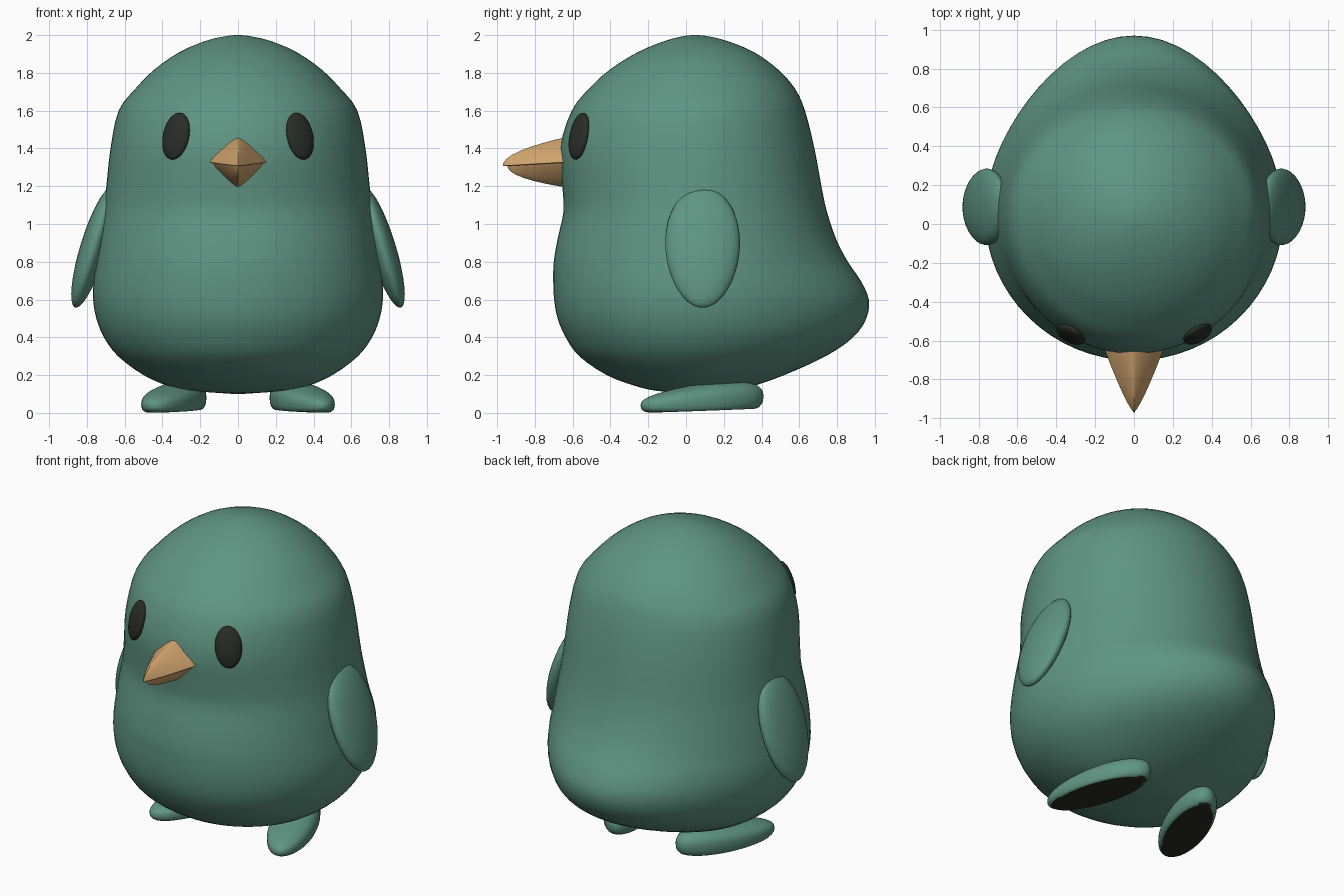
import bpy, bmesh, math
from mathutils import Matrix, Vector

if "Cube" in bpy.data.objects:
    bpy.data.objects.remove(bpy.data.objects["Cube"])


def material(name, rgb):
    m = bpy.data.materials.new(name)
    m.diffuse_color = (*rgb, 1)
    m.use_nodes = True
    m.node_tree.nodes["Principled BSDF"].inputs["Base Color"].default_value = m.diffuse_color
    return m


GREEN = material("soft green", (0.115, 0.30, 0.225))
TAN = material("beak tan", (0.63, 0.37, 0.155))
DARK = material("dark charcoal", (0.022, 0.026, 0.021))


def finish(bm, name, mats, angle=180):
    bmesh.ops.recalc_face_normals(bm, faces=bm.faces)
    me = bpy.data.meshes.new(name)
    bm.to_mesh(me)
    bm.free()
    for m in mats:
        me.materials.append(m)
    ob = bpy.data.objects.new(name, me)
    bpy.context.collection.objects.link(ob)
    bpy.ops.object.select_all(action='DESELECT')
    ob.select_set(True)
    bpy.context.view_layer.objects.active = ob
    bpy.ops.object.shade_smooth_by_angle(angle=math.radians(angle))
    return ob


def loft(bm, rings):
    loops = [[bm.verts.new(p) for p in r] for r in rings]
    n = len(loops[0])
    for a, b in zip(loops, loops[1:]):
        for i in range(n):
            j = (i + 1) % n
            bm.faces.new((a[i], a[j], b[j], b[i]))
    bm.faces.new(loops[0])
    bm.faces.new(loops[-1])


def catmull(rows, steps):
    out = []
    for i in range(len(rows) - 1):
        p = [rows[min(max(i + k, 0), len(rows) - 1)] for k in (-1, 0, 1, 2)]
        for s in range(steps):
            t = s / steps
            out.append([0.5 * (2 * b + (c - a) * t + (2 * a - 5 * b + 4 * c - d) * t * t
                               + (3 * b - a - 3 * c + d) * t ** 3) for a, b, c, d in zip(*p)])
    return out + [list(rows[-1])]


# body: height, half width, front y, back y
BODY = [
    (0.10, 0.02, 0.06, 0.12), (0.115, 0.22, -0.14, 0.25), (0.14, 0.36, -0.26, 0.35),
    (0.20, 0.50, -0.42, 0.52), (0.30, 0.635, -0.565, 0.74), (0.40, 0.71, -0.637, 0.885),
    (0.50, 0.75, -0.68, 0.955), (0.60, 0.767, -0.698, 0.968), (0.70, 0.765, -0.703, 0.925),
    (0.80, 0.752, -0.70, 0.857), (0.92, 0.735, -0.68, 0.795), (1.07, 0.712, -0.648, 0.745),
    (1.20, 0.697, -0.655, 0.717), (1.40, 0.675, -0.667, 0.68), (1.60, 0.632, -0.605, 0.63),
    (1.72, 0.54, -0.51, 0.575), (1.82, 0.44, -0.40, 0.485), (1.91, 0.31, -0.255, 0.36),
    (1.97, 0.17, -0.11, 0.215), (1.995, 0.06, -0.01, 0.11), (2.0, 0.012, 0.04, 0.062)]
bm = bmesh.new()
rings = []
for z, w, f, b in catmull(BODY, 3):
    tail = 0.18 * math.exp(-((z - 0.55) / 0.3) ** 2)     # pinch that makes the tail pointed
    cy = 0.05 if z > 0.2 else 0.05 + (0.2 - z) * 0.4
    ring = []
    for i in range(64):
        a = 2 * math.pi * i / 64
        s = math.sin(a)
        y = cy + s * ((b - cy) * (1 - tail + tail * s * s) if s > 0 else cy - f)
        ring.append((w * math.cos(a), y, z))
    rings.append(ring)
loft(bm, rings)
finish(bm, "body", [GREEN])

# beak: two halves lofted forward, meeting at the mouth line
SECTION = [(-1, 0), (-0.88, 0.2), (-0.42, 0.7), (-0.12, 0.95), (0, 1), (0.12, 0.95),
           (0.42, 0.7), (0.88, 0.2), (1, 0), (0.5, -0.1), (0, -0.16), (-0.5, -0.1)]


def beak_half(name, sign, base_h, length, width):
    b = bmesh.new()
    out = []
    for t in (0, 0.13, 0.3, 0.45, 0.6, 0.75, 0.87, 0.95, 0.99, 1.0):
        k = max(1 - t, 0.002)
        w = width * k ** 0.8
        h = base_h * k ** 0.48
        mouth = 1.33 - 0.022 * t
        ring = []
        for x, v in SECTION:
            dz = v * h if v >= 0 else v * 0.13 * k
            if v < 0 and sign < 0:
                dz = -dz * 0.2
            base = mouth - (0.012 * (1 - abs(x)) * k)
            ring.append((x * w, -0.60 - length * t, base + (sign * dz if v >= 0 else dz)))
        out.append(ring)
    loft(b, out)
    finish(b, name, [TAN], 50)


beak_half("upper_beak", 1, 0.15, 0.37, 0.168)
beak_half("lower_beak", -1, 0.13, 0.345, 0.155)


def ellipsoid(name, mat, loc, size, basis, egg=0.0):
    b = bmesh.new()
    bmesh.ops.create_uvsphere(b, u_segments=32, v_segments=20, radius=1)
    for v in b.verts:
        k = 1 + egg * v.co.z
        v.co = Vector((v.co.x * size[0], v.co.y * size[1] * k, v.co.z * size[2]))
    b.transform(Matrix.Translation(loc) @ basis)
    return finish(b, name, [mat])


def rot(deg, axis):
    return Matrix.Rotation(math.radians(deg), 4, axis)


for side, sx in (("left", -1), ("right", 1)):
    # eyes: flat ovals lying on the head
    ellipsoid(side + "_eye", DARK, (sx * 0.328, -0.566, 1.465), (0.08, 0.035, 0.127),
              rot(sx * 32, 'Z') @ rot(-13, 'X') @ rot(sx * -4, 'Y'))
    # wings: flat eggs leaning outwards
    ellipsoid(side + "_wing", GREEN, (sx * 0.765, 0.088, 0.875), (0.07, 0.197, 0.332),
              rot(sx * -17, 'Y'), 0.08)
    # feet: low rounded slippers, toes turned out, dark soles
    b = bmesh.new()
    bmesh.ops.create_uvsphere(b, u_segments=40, v_segments=24, radius=1)
    for v in b.verts:
        x, y, z = v.co
        z = math.copysign(abs(z) ** 0.75, z)
        z = max(z, -0.55)
        top = 0.142 + 0.035 * y
        h = (z + 0.55) / 1.55 * top
        v.co = (x * 0.135, y * 0.343, h + 0.012 + 0.012 * y)
    b.transform(Matrix.Translation((sx * 0.34, 0.085, 0)) @ rot(sx * 20, 'Z'))
    b.normal_update()
    for f in b.faces:
        if f.normal.z < -0.9:
            f.material_index = 1
    finish(b, side + "_foot", [GREEN, DARK], 60)
